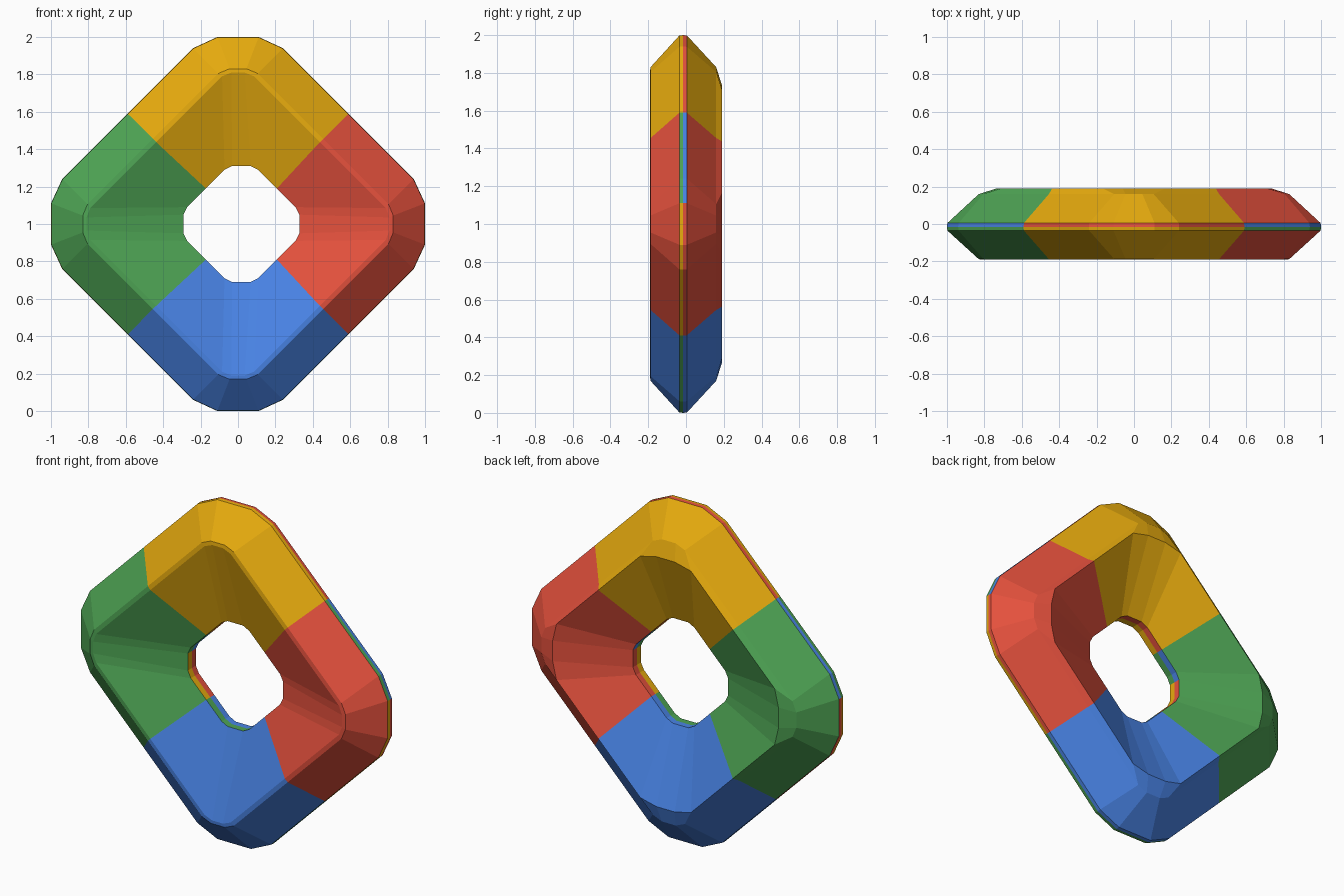
import bpy, bmesh, math

if "Cube" in bpy.data.objects:
    bpy.data.objects.remove(bpy.data.objects["Cube"])

def srgb(r, g, b):
    f = lambda c: c / 12.92 if c <= 0.04045 else ((c + 0.055) / 1.055) ** 2.4
    return tuple(f(v / 255) for v in (r, g, b)) + (1.0,)

YELLOW, GREEN, BLUE, RED = range(4)
palette = [("yellow", (232, 172, 14)), ("green", (78, 164, 84)),
           ("blue", (73, 132, 230)), ("red", (229, 81, 61))]

# each loop is a rounded diamond: two corner points (half width, reach), depth y, x shift
loops = [
    ((0.050, 0.310), (0.090, 0.290), -0.050, 0.018),   # hole, front
    ((0.035, 0.810), (0.085, 0.790), -0.190, 0.0),     # front ridge, inner
    ((0.045, 0.830), (0.105, 0.805), -0.188, 0.0),     # front ridge, outer
    ((0.110, 0.998), (0.240, 0.938), -0.035, 0.0),     # rim, front
    ((0.110, 1.000), (0.240, 0.940), -0.015, 0.0),     # rim, middle
    ((0.110, 0.998), (0.240, 0.938), 0.005, 0.0),      # rim, back
    ((0.045, 0.830), (0.105, 0.805), 0.160, 0.0),      # back ridge, outer
    ((0.060, 0.735), (0.165, 0.710), 0.190, 0.0),      # back ridge, inner
    ((0.050, 0.310), (0.090, 0.290), 0.025, 0.018),    # hole, back
    ((0.050, 0.310), (0.090, 0.290), -0.012, 0.018),   # hole, middle
]
FRONT_STRIPS, BACK_STRIPS = (3, 9), (4, 8)

def diamond(bm, p, q, y, dx):
    """Five points per corner block, turned four times around the ring."""
    m = (q[0] + q[1]) / 2
    quarter = [(m, m), (q[0], q[1]), (p[0], p[1]), (-p[0], p[1]), (-q[0], q[1])]
    ring = []
    for k in range(4):
        c, s = (1, 0, -1, 0)[k], (0, 1, 0, -1)[k]
        ring += [bm.verts.new((c * x - s * z + dx, y, s * x + c * z + 1)) for x, z in quarter]
    return ring

bm = bmesh.new()
rings = [diamond(bm, *l) for l in loops]
sides = len(rings[0])
for i, a in enumerate(rings):
    b = rings[(i + 1) % len(rings)]
    for j in range(sides):
        k = (j + 1) % sides
        f = bm.faces.new((a[j], a[k], b[k], b[j]))
        block = j // 5                      # top, left, bottom, right
        upper = f.calc_center_median().z > 1.05
        # main colour by corner block; thin edge strips have swapped colours
        if i in FRONT_STRIPS:
            f.material_index = (YELLOW, GREEN if upper else YELLOW, GREEN,
                                GREEN if upper else YELLOW)[block]
        elif i in BACK_STRIPS:
            f.material_index = (RED, BLUE if upper else RED, BLUE,
                                BLUE if upper else RED)[block]
        else:
            f.material_index = (YELLOW, GREEN, BLUE, RED)[block]
bmesh.ops.recalc_face_normals(bm, faces=bm.faces)

mesh = bpy.data.meshes.new("faceted_ring")
bm.to_mesh(mesh)
bm.free()
for name, rgb in palette:
    mat = bpy.data.materials.new(name)
    mat.diffuse_color = srgb(*rgb)
    mat.use_nodes = True
    mat.node_tree.nodes["Principled BSDF"].inputs["Base Color"].default_value = mat.diffuse_color
    mesh.materials.append(mat)
bpy.context.collection.objects.link(bpy.data.objects.new("faceted_ring", mesh))
